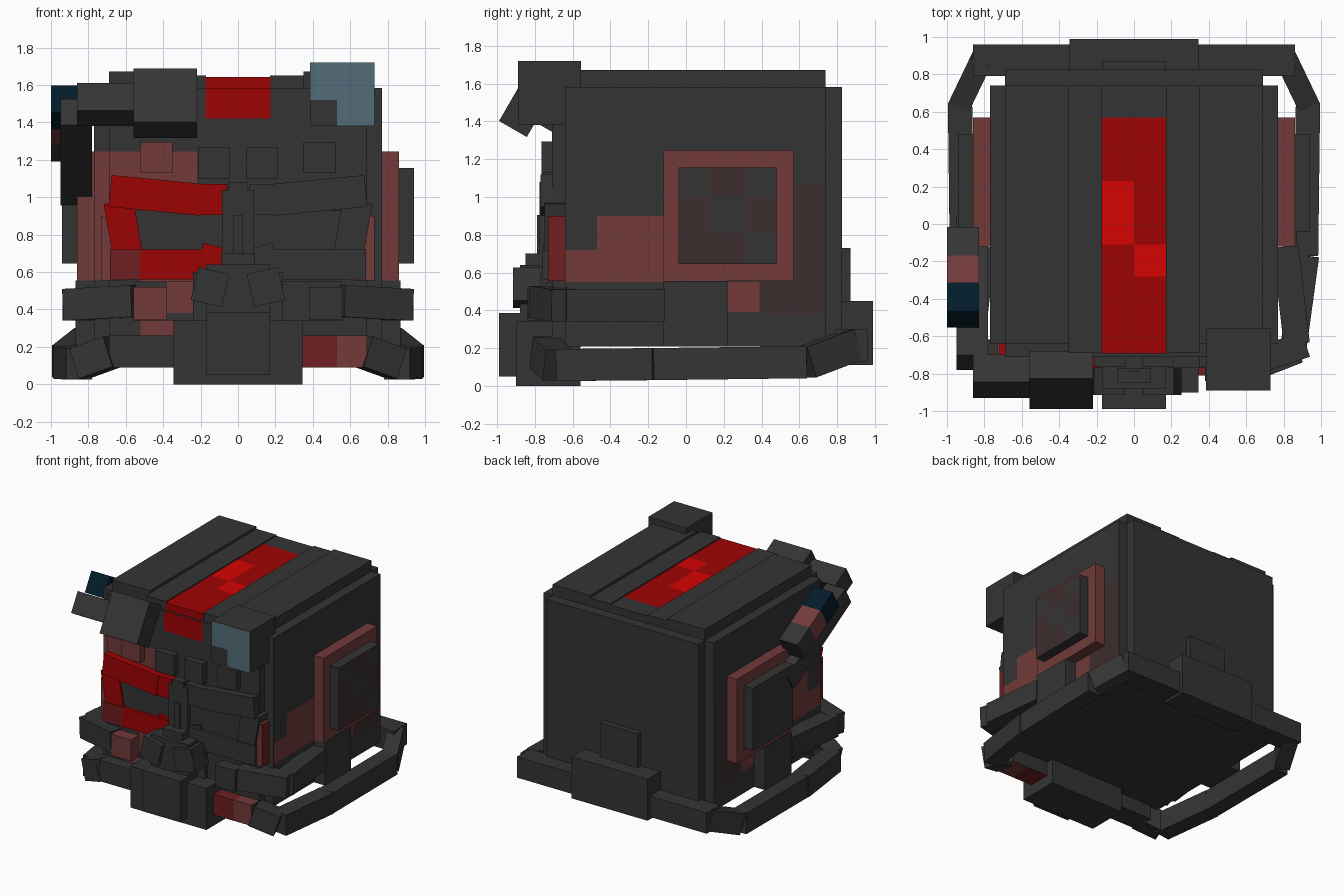
import bpy, bmesh, math
from mathutils import Vector, Matrix

if "Cube" in bpy.data.objects:
    bpy.data.objects.remove(bpy.data.objects["Cube"])


def mat(name, r, g, b):
    m = bpy.data.materials.new(name)
    lin = [((c / 255 + 0.055) / 1.055) ** 2.4 if c > 10 else c / 255 / 12.92 for c in (r, g, b)]
    m.diffuse_color = (*lin, 1)
    m.use_nodes = True
    m.node_tree.nodes["Principled BSDF"].inputs["Base Color"].default_value = m.diffuse_color
    return m


GREY = mat("charcoal", 52, 52, 52)
DUSTY = mat("dusty red", 114, 58, 58)
RED = mat("red", 158, 3, 4)
BRIGHT = mat("bright red", 214, 3, 3)
DEEP = mat("deep red", 110, 30, 32)
BROWN = mat("dark brown", 61, 45, 46)
BLUE = mat("steel blue", 82, 108, 120)
NAVY = mat("navy", 4, 28, 42)


def make(name, size, matrix, m):
    me = bpy.data.meshes.new(name)
    bm = bmesh.new()
    bmesh.ops.create_cube(bm, size=1, matrix=matrix @ Matrix.Diagonal((*size, 1)))
    bm.to_mesh(me)
    bm.free()
    me.materials.append(m)
    ob = bpy.data.objects.new(name, me)
    bpy.context.collection.objects.link(ob)
    return ob


def box(name, x, y, z, m=GREY, rx=0, ry=0):
    """Box from ranges, rotated in degrees about its own centre."""
    c = [(a[0] + a[1]) / 2 for a in (x, y, z)]
    s = [a[1] - a[0] for a in (x, y, z)]
    rot = Matrix.Rotation(math.radians(ry), 4, 'Y') @ Matrix.Rotation(math.radians(rx), 4, 'X')
    return make(name, s, Matrix.Translation(c) @ rot, m)


def pair(name, x, y, z, m=GREY, left=None, ry=0):
    """Box on the right and its mirror on the left."""
    return (box("right_" + name, x, y, z, m, ry=ry),
            box("left_" + name, (-x[1], -x[0]), y, z, left or m, ry=-ry))


def paint(ob, patches):
    """Cut faces along patch edges and colour them: (normal, x, y, z ranges, material)."""
    bm = bmesh.new()
    bm.from_mesh(ob.data)
    for _, *ranges, _ in patches:
        for axis, r in enumerate(ranges):
            for v in r or ():
                co, no = Vector(), Vector()
                co[axis], no[axis] = v, 1
                bmesh.ops.bisect_plane(bm, geom=bm.verts[:] + bm.edges[:] + bm.faces[:],
                                       plane_co=co, plane_no=no)
    bm.normal_update()
    for normal, *ranges, m in patches:
        if m.name not in ob.data.materials:
            ob.data.materials.append(m)
        index = ob.data.materials.find(m.name)
        for f in bm.faces:
            c = f.calc_center_median()
            if f.normal.dot(Vector(normal)) > 0.9 and all(
                    r is None or r[0] < c[i] < r[1] for i, r in enumerate(ranges)):
                f.material_index = index
    bm.to_mesh(ob.data)
    bm.free()


def bar(name, p, q, width, height, m=GREY):
    """Square bar between two points."""
    p, q = Vector(p), Vector(q)
    d = (q - p).normalized()
    side = d.cross(Vector((0, 0, 1))).normalized()
    up = side.cross(d)
    rot = Matrix((d, side, up)).transposed().to_4x4()
    return make(name, ((q - p).length, width, height), Matrix.Translation((p + q) / 2) @ rot, m)


FRONT, TOP = (0, -1, 0), (0, 0, 1)

# main shell with painted side walls
shell = box("shell", (-0.77, 0.77), (-0.64, 0.74), (0.207, 1.583))
WALL = [((-0.64, -0.12), (0.55, 0.72), DUSTY), ((-0.47, -0.12), (0.72, 0.90), DUSTY),
        ((0.22, 0.39), (0.39, 0.55), DUSTY), ((0.39, 0.74), (0.38, 0.55), BROWN),
        ((0.57, 0.74), (0.55, 1.07), BROWN)]
patches = [((s, 0, 0), None, y, z, m) for s in (1, -1) for y, z, m in WALL]
paint(shell, patches + [(FRONT, (-0.78, -0.22), None, (0.56, 1.245), DUSTY)])
box("back_plate", (-0.69, 0.69), (0.70, 0.825), (0.207, 1.583))

# front plate with the left cheek and brow stripe painted on
face = box("face_plate", (-0.69, 0.69), (-0.71, -0.63), (0.207, 1.583))
paint(face, [(FRONT, (-0.70, -0.22), None, (0.56, 1.245), DUSTY),
             (FRONT, (-0.52, -0.24), None, (0.26, 0.56), DUSTY),
             (FRONT, (-0.174, 0.174), None, (1.42, 1.59), RED)])

# roof slabs and painted stripe
pair("roof_slab", (0.35, 0.69), (-0.64, 0.74), (1.5, 1.672))
pair("roof_inner_slab", (0.17, 0.35), (-0.69, 0.74), (1.5, 1.652))
roof = box("roof_centre", (-0.174, 0.174), (-0.692, 0.74), (1.5, 1.643))
paint(roof, [(TOP, None, (-0.70, 0.57), None, RED), (FRONT, None, None, None, RED),
             (TOP, (-0.18, 0), (-0.11, 0.23), None, BRIGHT),
             (TOP, (0, 0.18), (-0.28, -0.11), None, BRIGHT)])

# ear pads, the right one chequered
pair("ear_base", (0.76, 0.86), (-0.12, 0.57), (0.555, 1.245), DUSTY)
pad, _ = pair("ear_pad", (0.85, 0.942), (-0.04, 0.48), (0.645, 1.157))
CELLS = [((0.12, 0.32), (1.0, 1.16)), ((-0.05, 0.12), (0.81, 1.0)),
         ((0.32, 0.49), (0.81, 1.0)), ((-0.05, 0.32), (0.64, 0.81))]
paint(pad, [((1, 0, 0), None, y, z, BROWN) for y, z in CELLS])
pair("ear_lower_block", (0.74, 0.87), (-0.12, 0.22), (0.207, 0.555))

# cheek edges: deep red sides, dusty front and top
for edge in pair("cheek_edge", (0.60, 0.73), (-0.73, -0.63), (0.555, 0.90), DEEP):
    paint(edge, [(FRONT, None, None, None, DUSTY), (TOP, None, None, None, DUSTY)])

# eye frames: red on the left, charcoal on the right
pair("eye_brow", (0.19, 0.685), (-0.77, -0.63), (0.925, 1.095), GREY, RED, ry=-5.5)
pair("eye_brow_inner", (0.06, 0.21), (-0.765, -0.63), (0.905, 1.07), GREY, RED)
pair("eye_outer", (0.53, 0.69), (-0.75, -0.63), (0.64, 0.98), GREY, RED, ry=10)
pair("eye_lower", (0.08, 0.52), (-0.76, -0.63), (0.56, 0.72), GREY, RED)
pair("eye_lower_outer", (0.52, 0.685), (-0.76, -0.63), (0.56, 0.72), GREY, DEEP)
pair("eye_lens", (0.05, 0.56), (-0.735, -0.63), (0.70, 0.93))
pair("eye_corner", (0.06, 0.20), (-0.755, -0.63), (0.64, 0.74), GREY, RED, ry=-14)
pair("forehead_stud", (0.35, 0.52), (-0.765, -0.63), (1.13, 1.295), GREY, DUSTY)
pair("forehead_block", (0.045, 0.215), (-0.765, -0.63), (1.10, 1.27))

# nose and muzzle
box("nose", (-0.085, 0.085), (-0.775, -0.63), (0.66, 1.04))
box("nose_top", (-0.05, 0.05), (-0.775, -0.63), (1.03, 1.08))
box("nose_ridge", (-0.025, 0.025), (-0.79, -0.70), (0.69, 0.905))
box("muzzle", (-0.17, 0.17), (-0.88, -0.63), (0.34, 0.64))
box("muzzle_top", (-0.09, 0.09), (-0.85, -0.63), (0.60, 0.70))
box("muzzle_wide", (-0.24, 0.24), (-0.77, -0.63), (0.34, 0.60))
pair("muzzle_flap", (0.065, 0.235), (-0.915, -0.72), (0.43, 0.61), ry=-13)

# chin blocks and lower front bar
box("chin", (-0.345, 0.345), (-0.90, -0.56), (0.0, 0.34))
box("chin_front", (-0.17, 0.17), (-0.99, -0.85), (0.05, 0.385))
front_bar = box("front_bar", (-0.69, 0.69), (-0.81, -0.62), (0.09, 0.26))
for n in (FRONT, TOP, (0, 0, -1)):
    paint(front_bar, [(n, (0.34, 0.53), None, None, DEEP), (n, (0.53, 0.70), None, None, DUSTY)])

# upper jaw band
band = box("jaw_band", (-0.56, 0.56), (-0.74, -0.62), (0.34, 0.55))
paint(band, [(FRONT, (-0.38, -0.24), None, (0.38, 0.56), DUSTY)])
pair("jaw_stud", (0.38, 0.56), (-0.84, -0.70), (0.345, 0.52), GREY, DUSTY)

# hanging ring and jaw arms on both sides
for s, side in ((1, "right"), (-1, "left")):
    ring = [((0.67, -0.75, 0.175), 0.15), ((0.85, -0.68, 0.11), 0.14), ((0.92, -0.17, 0.115), 0.13),
            ((0.93, 0.64, 0.125), 0.12), ((0.81, 0.89, 0.22), 0.12)]
    for i in range(4):
        p, q = [(s * a[0], a[1], a[2]) for a, _ in ring[i:i + 2]]
        bar(f"{side}_ring_{i}", p, q, ring[i][1], 0.17)
    bar(f"{side}_jaw_front", (s * 0.55, -0.765, 0.445), (s * 0.915, -0.645, 0.425), 0.14, 0.17)
    bar(f"{side}_jaw_side", (s * 0.87, -0.64, 0.425), (s * 0.81, -0.12, 0.425), 0.14, 0.17)

# rear bar and blocks
box("rear_bar", (-0.86, 0.86), (0.79, 0.96), (0.13, 0.30))
box("rear_block", (-0.345, 0.345), (0.78, 0.99), (0.11, 0.45))
box("rear_tab", (-0.17, 0.17), (0.78, 0.87), (0.36, 0.73))

# right lamp with an L-shaped blue front
lamp = box("lamp", (0.385, 0.73), (-0.89, -0.555), (1.38, 1.72))
paint(lamp, [(FRONT, None, None, (1.52, 1.73), BLUE), (FRONT, (0.53, 0.74), None, (1.37, 1.52), BLUE)])

# tilted left viewer and its side arms
T = 30
box("viewer", (-0.56, -0.22), (-0.919, -0.749), (1.338, 1.668), rx=-T)
box("viewer_side", (-0.86, -0.56), (-0.899, -0.729), (1.411, 1.581), rx=-T)


def arm(name, x, top_y, top_z, start, end, thick, m):
    """Piece of an arm sloping down to the back, measured from its front end."""
    d = Vector((0, math.cos(math.radians(T)), -math.sin(math.radians(T))))
    a = Vector((x, top_y, top_z))
    bar(name, a + d * start, a + d * end, 0.17, thick, m)


arm("viewer_arm", -0.865, -0.74, 1.455, 0, 0.86, 0.16, GREY)
for name, a, b, m in (("arm_tip", 0, 0.18, NAVY), ("arm_band", 0.18, 0.345, DUSTY),
                      ("arm_end", 0.345, 0.52, GREY)):
    arm(name, -0.915, -0.51, 1.525, a, b, 0.17, m)
